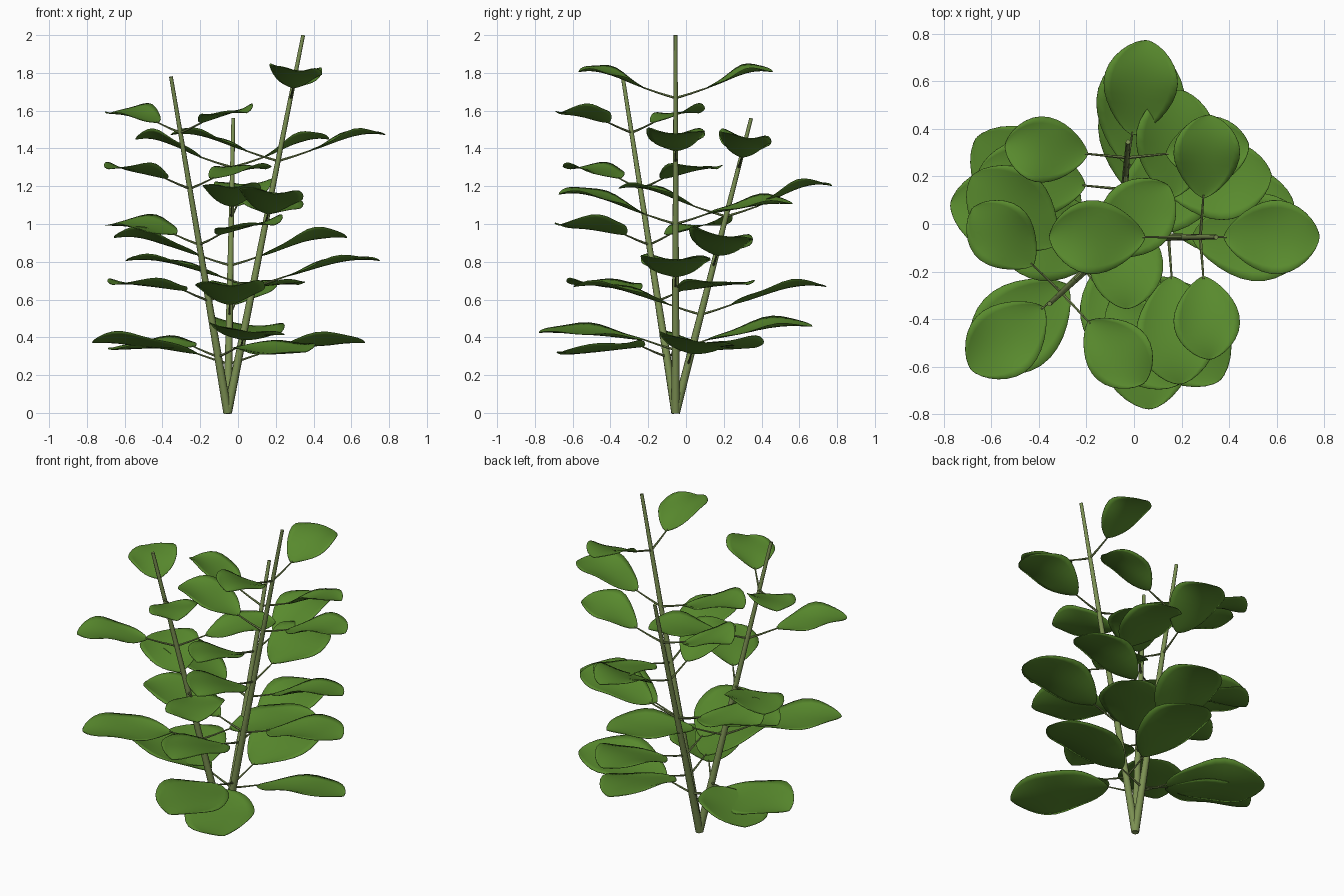
import bpy, math
from mathutils import Vector

if "Cube" in bpy.data.objects:
    bpy.data.objects.remove(bpy.data.objects["Cube"])


def material(name, rgb):
    m = bpy.data.materials.new(name)
    m.diffuse_color = (*rgb, 1)
    m.use_nodes = True
    m.node_tree.nodes["Principled BSDF"].inputs["Base Color"].default_value = m.diffuse_color
    return m


LEAF = material("leaf green", (0.100, 0.258, 0.027))
STEM = material("stem olive", (0.20, 0.28, 0.085))
UP = Vector((0, 0, 1))


def add_mesh(name, verts, faces, mat):
    me = bpy.data.meshes.new(name)
    me.from_pydata(verts, [], faces)
    me.materials.append(mat)
    me.shade_smooth()
    ob = bpy.data.objects.new(name, me)
    bpy.context.collection.objects.link(ob)
    return ob


def tube(name, points, radii, sides, mat):
    """Tapered tube along a path, capped at both ends."""
    axis = (points[-1] - points[0]).normalized()
    a = axis.orthogonal().normalized()
    b = axis.cross(a)
    verts, faces = [], []
    for p, r in zip(points, radii):
        for k in range(sides):
            ang = 2 * math.pi * k / sides
            verts.append(p + (a * math.cos(ang) + b * math.sin(ang)) * r)
    for j in range(len(points) - 1):
        for k in range(sides):
            k2 = (k + 1) % sides
            faces.append((j * sides + k, j * sides + k2,
                          (j + 1) * sides + k2, (j + 1) * sides + k))
    faces.append(tuple(reversed(range(sides))))
    faces.append(tuple(range(len(verts) - sides, len(verts))))
    ob = add_mesh(name, verts, faces, mat)
    ob.data.set_sharp_from_angle(angle=math.radians(50))


def blade(name, base, d, u, length, half, rise, phase):
    """Egg-shaped leaf blade: arched lengthwise, cupped, wavy edge."""
    rows, cols = 16, 10
    verts, faces = [], []
    for j in range(rows + 1):
        t = (1 - math.cos(math.pi * j / rows)) / 2
        w = half * max(0.02, max(0, math.sin(math.pi * t ** 1.15)) ** 0.58)
        z = rise * math.sin(1.96 * t ** 1.2)
        for k in range(cols + 1):
            s = 2 * k / cols - 1
            wave = 0.012 * math.sin(8.5 * t + phase + (1.5 if s > 0 else 0))
            lift = (0.026 + wave) * s * s * min(1, w / half)
            verts.append(base + d * (length * t) + u * (w * s) + UP * (z + lift))
    n = cols + 1
    for j in range(rows):
        for k in range(cols):
            faces.append((j * n + k, (j + 1) * n + k,
                          (j + 1) * n + k + 1, j * n + k + 1))
    ob = add_mesh(name, verts, faces, LEAF)
    if ob.data.polygons[40].normal.z < 0:
        ob.data.flip_normals()
    mod = ob.modifiers.new("thickness", 'SOLIDIFY')
    mod.thickness = 0.003


# stem: tip, direction of its top leaf pair (degrees), leaf arch height
ROOT = Vector((-0.055, -0.055, 0))
STEMS = {
    "tall": (Vector((0.345, -0.055, 2.0)), 90, 0.092),
    "middle": (Vector((-0.355, -0.335, 1.78)), 135, 0.055),
    "short": (Vector((-0.025, 0.345, 1.56)), 0, 0.102),
}
# individual leaves: (stem, level, side) -> (turn in degrees, arch height change)
VARIED = {
    ("short", 4, 0): (-9, 0.015), ("short", 2, 1): (-9, 0),
    ("short", 1, 0): (0, -0.04), ("short", 1, 1): (0, -0.04),
    ("middle", 5, 0): (-4, 0), ("middle", 5, 1): (3, 0),
    ("middle", 4, 0): (-4, 0), ("middle", 2, 1): (-4, -0.02),
    ("middle", 2, 0): (0, -0.02),
    ("middle", 1, 0): (0, -0.06), ("middle", 1, 1): (0, -0.085),
    ("tall", 1, 0): (0, -0.015), ("tall", 1, 1): (0, -0.05),
    ("tall", 3, 0): (0, 0.02), ("tall", 3, 1): (0, -0.035),
}

for si, (label, (tip, top_angle, arch)) in enumerate(STEMS.items()):
    axis = (tip - ROOT).normalized()
    lean = Vector((axis.x, axis.y, 0))
    # stem
    tube(label + "_stem", [ROOT, ROOT.lerp(tip, 0.5), tip],
         [0.023, 0.016, 0.010], 10, STEM)
    # five crossed pairs of leaves
    for level in range(1, 6):
        node = ROOT.lerp(tip, level / 6)
        for side in (0, 1):
            turn, extra = VARIED.get((label, level, side), (0, 0))
            ang = math.radians(top_angle + 90 * (5 - level) + 180 * side)
            d = Vector((math.cos(ang), math.sin(ang), 0))
            d = d + 0.4 * (lean - d * lean.dot(d))
            ang = math.atan2(d.y, d.x) + math.radians(turn)
            d = Vector((math.cos(ang), math.sin(ang), 0))
            cross = UP.cross(d)
            u = (cross - UP * (0.6 * lean.dot(cross))).normalized()
            reach = 0.725 - 0.0525 * (level - 1)
            base = node + d * 0.165 + UP * 0.055
            tag = f"{label}_{level}_{side + 1}"
            # leaf stalk
            mid = node.lerp(base, 0.5) - UP * 0.003
            tube("leaf_stalk_" + tag, [node, mid, base + d * 0.012 + UP * 0.002],
                 [0.007, 0.0055, 0.004], 6, STEM)
            # leaf blade
            blade("leaf_" + tag, base, d, u, reach - 0.165,
                  0.2 - 0.015 * (level - 1), arch + extra,
                  1.7 * level + 2.3 * side + si)
